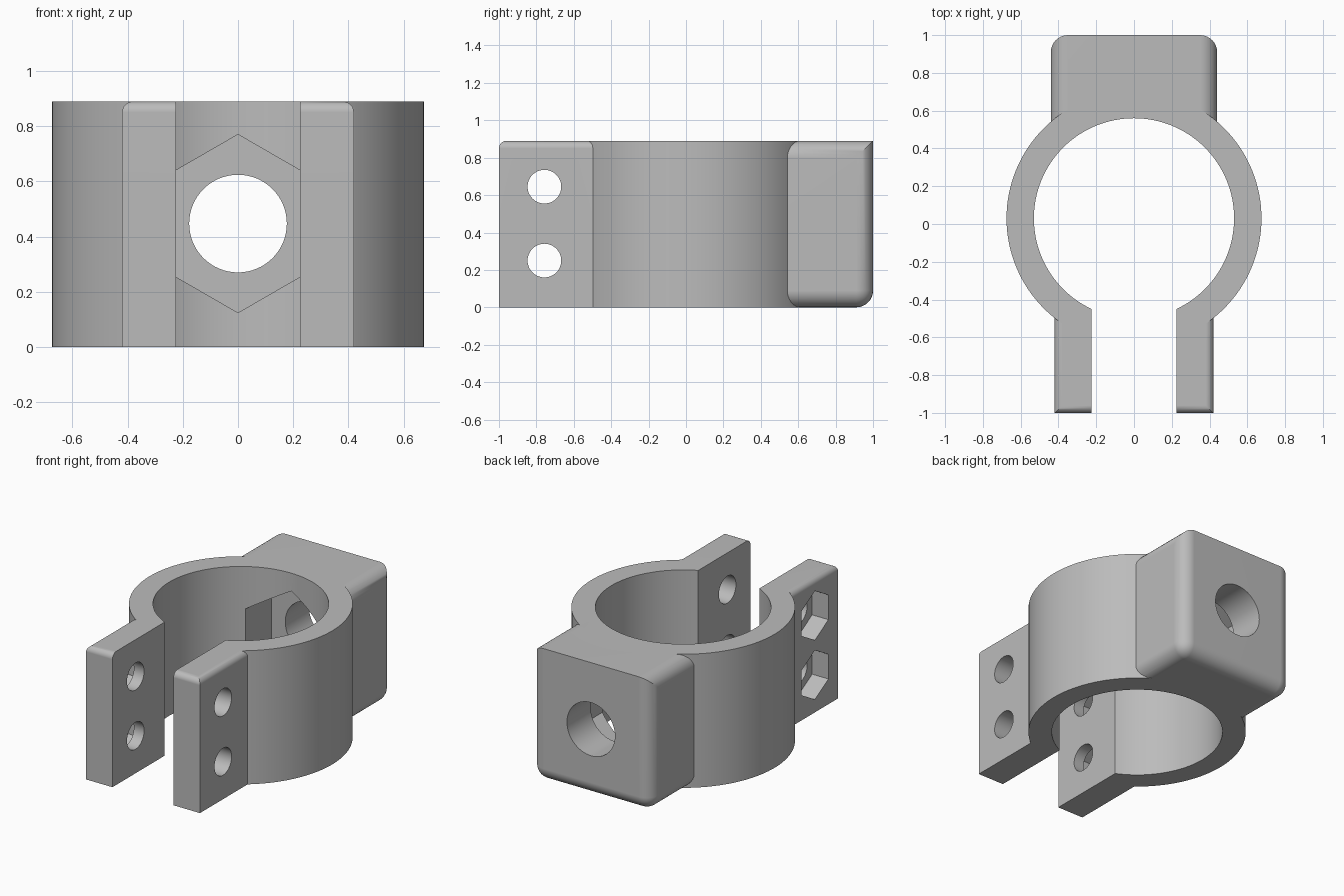
import bpy
import bmesh
from math import pi, radians
from mathutils import Matrix, Vector

if "Cube" in bpy.data.objects:
    bpy.data.objects.remove(bpy.data.objects["Cube"], do_unlink=True)

HEIGHT = 0.89
RING_Y = 0.03
HOLE_Y = -0.757
HOLE_HEIGHTS = (0.25, 0.645)
BOLT_Z = 0.447

grey = bpy.data.materials.new("plain_grey")
grey.use_nodes = True
grey.diffuse_color = (0.5, 0.5, 0.5, 1)
grey.node_tree.nodes["Principled BSDF"].inputs["Base Color"].default_value = (0.5, 0.5, 0.5, 1)


def finish(bm, name):
    bmesh.ops.recalc_face_normals(bm, faces=bm.faces)
    mesh = bpy.data.meshes.new(name)
    bm.to_mesh(mesh)
    bm.free()
    mesh.materials.append(grey)
    obj = bpy.data.objects.new(name, mesh)
    bpy.context.collection.objects.link(obj)
    return obj


def box(name, low, high, radius=0, rounded=None):
    """Box between two corners; edges whose midpoint passes the rule are filleted."""
    low, high = Vector(low), Vector(high)
    bm = bmesh.new()
    bmesh.ops.create_cube(bm, size=1)
    for v in bm.verts:
        v.co = (low + high) / 2 + v.co * (high - low)
    if rounded:
        centre, half = (low + high) / 2, (high - low) / 2
        picked = []
        for e in bm.edges:
            mid = (e.verts[0].co + e.verts[1].co) / 2 - centre
            if rounded(*(round(m / h) for m, h in zip(mid, half))):
                picked.append(e)
        bmesh.ops.bevel(bm, geom=picked, offset=radius, segments=8,
                        profile=0.5, affect='EDGES')
    return finish(bm, name)


def rod(name, start, axis, length, radius, sides=64):
    """Cylinder or prism from a start point along an axis, a corner at the top."""
    bm = bmesh.new()
    bmesh.ops.create_cone(bm, cap_ends=True, segments=sides, radius1=radius,
                          radius2=radius, depth=length)
    turn = {'X': Matrix.Rotation(pi / 2, 4, 'Y'),
            'Y': Matrix.Rotation(-pi / 2, 4, 'X'),
            'Z': Matrix.Identity(4)}[axis]
    # Put a corner on the upward direction for the sideways prisms
    spin = Matrix.Rotation(pi / 2, 4, 'Z') if axis == 'Y' else Matrix.Identity(4)
    points = [turn @ spin @ v.co for v in bm.verts]
    if sides == 6 and abs(max(p.z for p in points) - radius) > radius * 0.01:
        spin = Matrix.Rotation(pi / 6, 4, 'Z') @ spin
    shift = Vector([length / 2 if a == axis else 0 for a in "XYZ"])
    bm.transform(Matrix.Translation(Vector(start) + shift) @ turn @ spin)
    return finish(bm, name)


def combine(body, other, operation):
    other.hide_render = True
    mod = body.modifiers.new(operation.lower(), 'BOOLEAN')
    mod.operation = operation
    mod.solver = 'EXACT'
    mod.object = other
    bpy.context.view_layer.objects.active = body
    bpy.ops.object.modifier_apply(modifier=mod.name)
    bpy.data.objects.remove(other, do_unlink=True)


# Clamp ring, opened at the front
body = rod("clamp_body", (0, RING_Y, 0), 'Z', HEIGHT, 0.675, 128)
combine(body, box("gap_cutter", (-0.225, -1.2, -0.1), (0.225, 0, 1)), 'DIFFERENCE')

# Rear mounting block: sides and underside filleted, upper back edge crisp
block = box("rear_block", (-0.44, 0.35, 0), (0.44, 1, HEIGHT), 0.09,
            lambda x, y, z: (x != 0 and y >= 0) or (y == 1 and z == -1))
combine(body, block, 'UNION')

# Two clamping ears, filleted along the outer and front top edges
for side in (-1, 1):
    xs = sorted((side * 0.225, side * 0.42))
    ear = box("ear", (xs[0], -1, 0), (xs[1], -0.42, HEIGHT), 0.04,
              lambda x, y, z: z == 1 and (x == side or y == -1))
    combine(body, ear, 'UNION')

# Main bore
combine(body, rod("bore_cutter", (0, RING_Y, -0.1), 'Z', 1.2, 0.53, 128), 'DIFFERENCE')

# Bolt hole through the block with a hexagonal pocket behind the bore
combine(body, rod("bolt_cutter", (0, 0.3, BOLT_Z), 'Y', 1, 0.177), 'DIFFERENCE')
combine(body, rod("nut_cutter", (0, 0.2, BOLT_Z), 'Y', 0.55, 0.323, 6), 'DIFFERENCE')

# Screw holes across both ears, with hexagonal pockets on the right ear
for z in HOLE_HEIGHTS:
    combine(body, rod("screw_cutter", (-0.6, HOLE_Y, z), 'X', 1.2, 0.09, 48), 'DIFFERENCE')
    combine(body, rod("pocket_cutter", (-0.6, HOLE_Y, z), 'X', 0.3, 0.164, 6), 'DIFFERENCE')

# Smooth curved walls, crisp corners
bpy.ops.object.select_all(action='DESELECT')
body.select_set(True)
bpy.context.view_layer.objects.active = body
bpy.ops.object.shade_smooth_by_angle(angle=radians(30))
weighted = body.modifiers.new("even_shading", 'WEIGHTED_NORMAL')
weighted.keep_sharp = True
